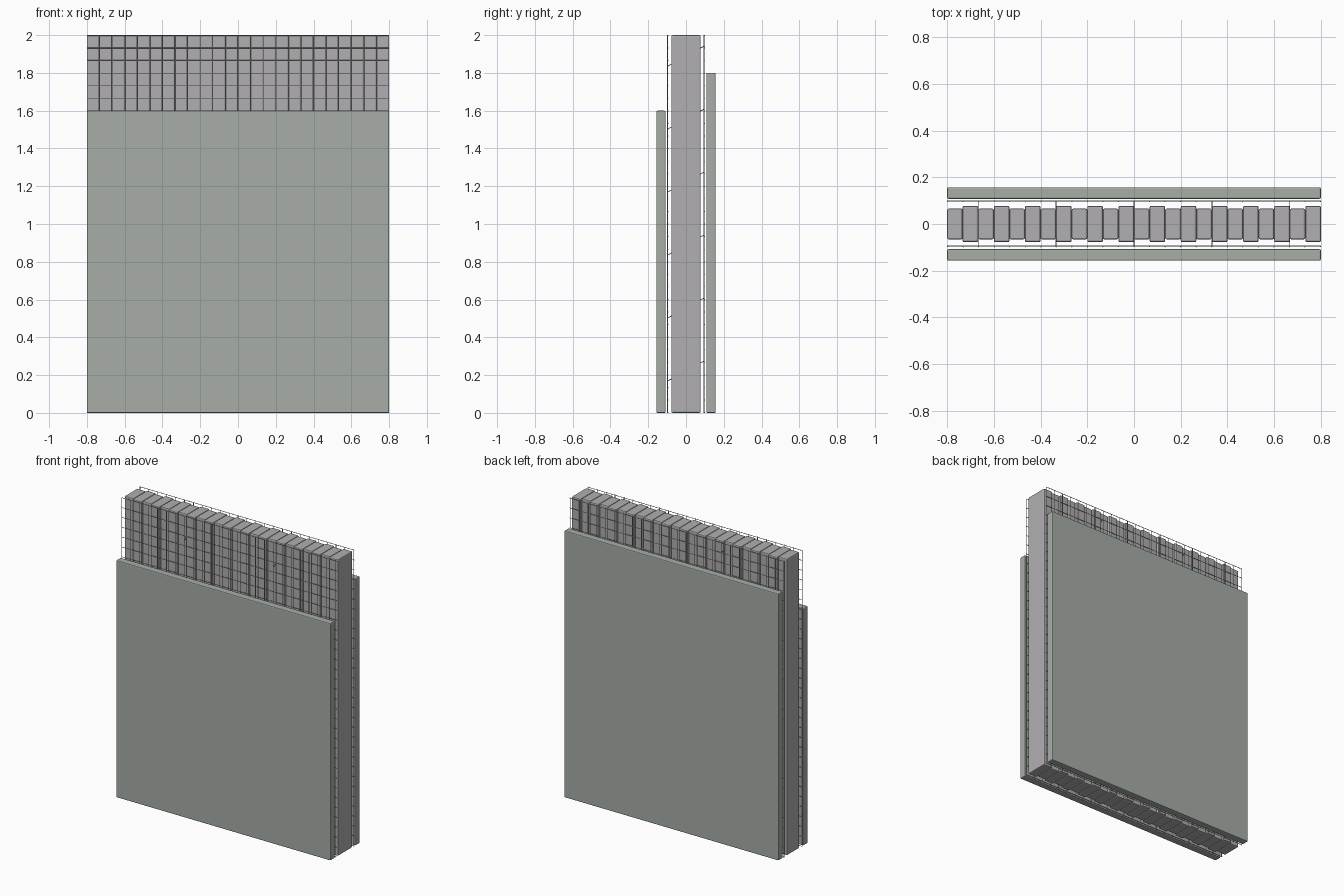
import bpy, bmesh
from mathutils import Vector

if "Cube" in bpy.data.objects:
    bpy.data.objects.remove(bpy.data.objects["Cube"])

W, H = 1.6, 2.0
PITCH = W / 24
R = 0.002          # wire radius


def material(name, color):
    m = bpy.data.materials.new(name)
    m.diffuse_color = (*color, 1)
    m.use_nodes = True
    m.node_tree.nodes["Principled BSDF"].inputs["Base Color"].default_value = m.diffuse_color
    return m


stone = material("panel_grey_green", (0.39, 0.42, 0.39))
timber = material("plank_grey", (0.44, 0.43, 0.44))


def box(name, x, y, z, mat, bevel):
    """Bevelled box from (min, max) pairs."""
    bpy.ops.mesh.primitive_cube_add(size=1, location=[sum(p) / 2 for p in (x, y, z)])
    ob = bpy.context.object
    ob.name = name
    ob.scale = [p[1] - p[0] for p in (x, y, z)]
    bpy.ops.object.transform_apply(location=False, rotation=False, scale=True)
    mod = ob.modifiers.new("soft_edges", 'BEVEL')
    mod.width, mod.segments = bevel, 2
    ob.data.materials.append(mat)
    return ob


def wires(name, segments):
    """One object of thin round wires, each given by its two end points."""
    bm = bmesh.new()
    for a, b in segments:
        a, b = Vector(a), Vector(b)
        d = b - a
        mat = d.to_track_quat('Z', 'Y').to_matrix().to_4x4()
        mat.translation = (a + b) / 2
        bmesh.ops.create_cone(bm, cap_ends=True, segments=6, radius1=R, radius2=R,
                              depth=d.length, matrix=mat)
    me = bpy.data.meshes.new(name)
    bm.to_mesh(me)
    bm.free()
    ob = bpy.data.objects.new(name, me)
    bpy.context.collection.objects.link(ob)


# Core wall: vertical planks of alternating depth
for i in range(24):
    d = 0.078 if i % 2 else 0.066
    x = -W / 2 + i * PITCH
    box(f"core_plank_{i + 1}", (x, x + PITCH), (-d, d), (0, H), timber, 0.007)

# Outer facing panels, lower at the front
box("front_panel", (-W / 2, W / 2), (-0.157, -0.108), (0, 1.6), stone, 0.006)
box("back_panel", (-W / 2, W / 2), (0.108, 0.157), (0, 1.8), stone, 0.006)

# Reinforcing mesh on both faces
xs = [-W / 2 + R + i * (W - 2 * R) / 24 for i in range(25)]
zs = [R + i * (H - 2 * R) / 30 for i in range(31)]
for side, y in (("front", -0.098), ("back", 0.095)):
    verticals = [((x, y, 0), (x, y, H)) for x in xs]
    horizontals = [((-W / 2, y + 2 * R, z), (W / 2, y + 2 * R, z)) for z in zs]
    wires(f"{side}_wire_mesh", verticals + horizontals)

# Staggered wire ties between mesh and wall
for side, y0, y1, top in (("front", -0.098, -0.064, 1.835), ("back", 0.064, 0.099, 1.925)):
    ties = []
    for row in range(6):
        z = top - row / 3
        for x in ((-1 / 3, 1 / 3) if row % 2 == 0 else (-2 / 3, 0, 2 / 3)):
            ties.append(((x, y0, z), (x, y1, z + 0.018)))
    wires(f"{side}_wire_ties", ties)
